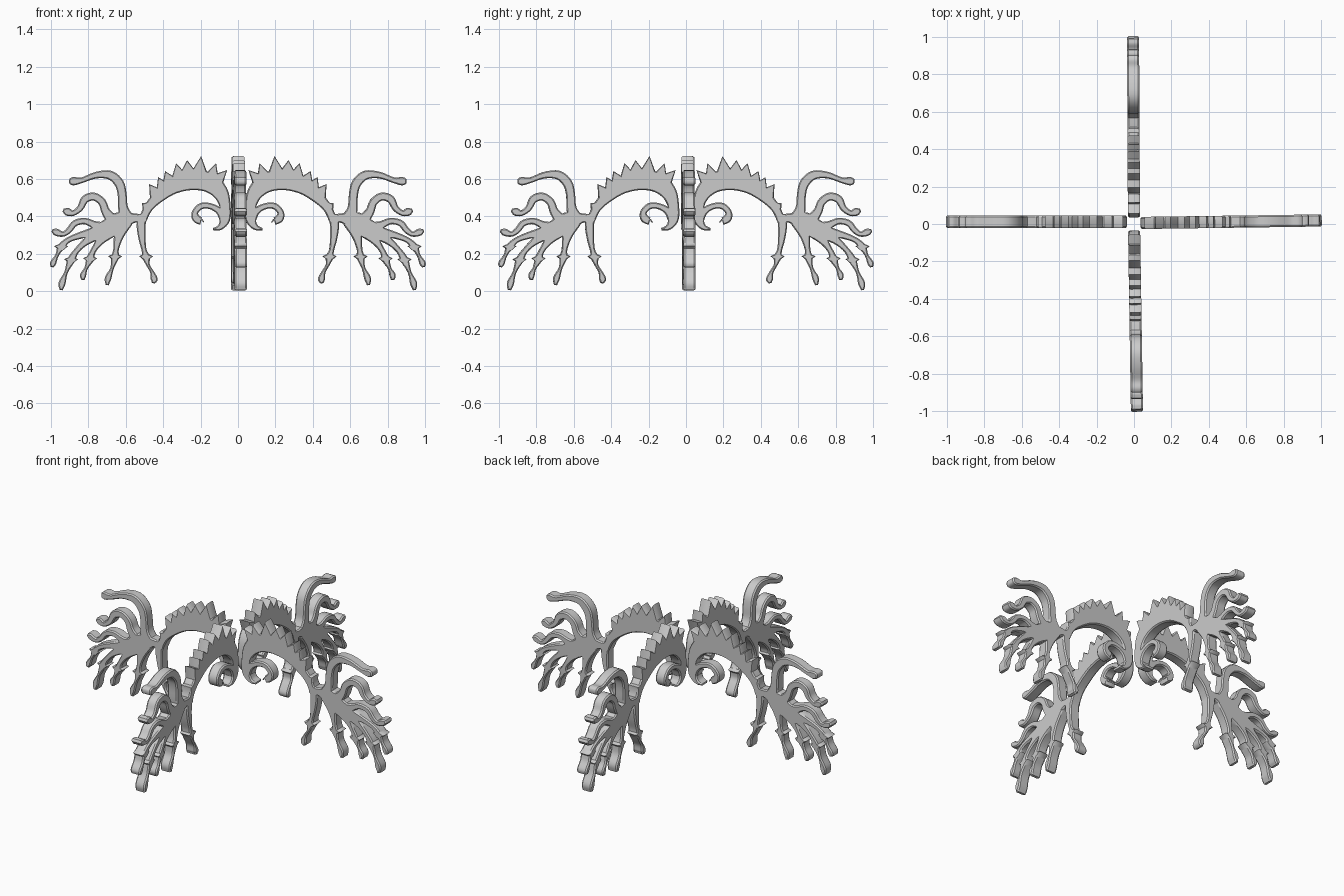
import bpy, bmesh, math
from mathutils import Vector
from mathutils.geometry import delaunay_2d_cdt

if "Cube" in bpy.data.objects:
    bpy.data.objects.remove(bpy.data.objects["Cube"])

HALF, CHAMFER = 0.0325, 0.008
UNIT = 187.0            # drawing units per model unit
verts, faces = [], []


def add_face(pts):
    area = sum(a.x * b.y - b.x * a.y for a, b in zip(pts, pts[1:] + pts[:1]))
    if abs(area) < 1e-9:
        return
    if area < 0:
        pts = pts[::-1]
    n = len(verts)
    verts.extend(pts)
    faces.append(list(range(n, n + len(pts))))


def covered(c):
    """True if point c lies in any drawn polygon."""
    for f in faces:
        p = [verts[i] for i in f]
        if all((b.x - a.x) * (c.y - a.y) - (b.y - a.y) * (c.x - a.x) > -1e-6
               for a, b in zip(p, p[1:] + p[:1])):
            return True
    return False


def place(x, y):
    return Vector(((x - 238.5) / UNIT, (292 - y) / UNIT))


def stroke(*pts, steps=4):
    """Smooth tapered ribbon through (x, y, half width) points."""
    p = [Vector(q) for q in pts]
    p = [2 * p[0] - p[1]] + p + [2 * p[-1] - p[-2]]
    line = []
    for a, b, c, d in zip(p, p[1:], p[2:], p[3:]):
        for i in range(steps):
            t = i / steps
            line.append(0.5 * (2 * b + (c - a) * t + (2 * a - 5 * b + 4 * c - d) * t * t
                               + (3 * b - a - 3 * c + d) * t ** 3))
    line.append(p[-2])
    sides = []
    for i, q in enumerate(line):
        t = line[min(i + 1, len(line) - 1)] - line[max(i - 1, 0)]
        n = Vector((-t.y, t.x)).normalized() * max(q.z, 1.2)
        sides.append((place(q.x + n.x, q.y + n.y), place(q.x - n.x, q.y - n.y)))
    for (a, b), (c, d) in zip(sides, sides[1:]):
        add_face([a, b, d, c])


def thorn(*pts):
    add_face([place(*q) for q in pts])


# crescent blade, its pointed foot and the inner curl
stroke((263, 230, 1), (256, 228, 3), (251, 220, 5), (251, 207, 5.5), (256, 193, 8), (268, 183, 10),
       (285, 181, 10), (303, 187, 8), (318, 198, 6), (328, 209, 4.5), (334, 222, 4))
stroke((252, 222, 4), (257, 212, 3.5), (266, 207, 3), (275, 207, 3.2), (281, 213, 3.2),
       (280, 219, 4.2), (275, 222, 3.5), (273, 221, 1.5))

# thorns along the blade: tip, then two base points
for t in (((249, 171), (254, 187), (264, 176)), ((260, 164), (257, 184), (271, 175)),
          ((275, 157), (268, 176), (285, 173)), ((289, 161), (279, 174), (297, 176)),
          ((300, 164), (290, 175), (305, 181)), ((311, 172), (300, 179), (314, 188)),
          ((318, 178), (308, 184), (320, 194)), ((327, 185), (315, 190), (326, 202)),
          ((334, 204), (325, 203), (333, 217))):
    thorn(*t)

# palm joining the branches
stroke((333, 219, 3.5), (343, 219, 5), (357, 222, 9), (369, 228, 8), (380, 232, 5))

# three upper tentacles with knob ends
stroke((349, 221, 8), (353, 209, 5), (354, 195, 4.5), (357, 184, 4.8), (366, 176, 4.5),
       (380, 176, 3.3), (394, 181, 2.8), (402, 182, 4.2), (406, 182, 3), (407, 182, 1.2))
stroke((361, 224, 7), (370, 213, 4.5), (374, 203, 4), (382, 197.5, 4), (391, 200, 4),
       (396, 209, 3.2), (403, 214, 2.8), (409, 212.5, 4), (413, 211, 1.5))
stroke((369, 229, 6), (381, 226, 4), (391, 222, 3.2), (401, 224, 3.2), (407, 231, 3),
       (413, 235, 2.6), (420, 233, 3.6), (424, 231, 1.5))

# five hanging drips, each with a thorny joint
drips = (
    ((333, 216, 4), (335, 226, 4.5), (334, 240, 3.5), (332, 251, 2.5), (330, 258, 3.8),
     (328, 266, 1.8), (324, 273, 2), (322, 280, 3.5), (323, 284, 1.5)),
    ((350, 222, 7), (357, 236, 5), (360, 250, 2.8), (361, 258, 3.8), (364, 269, 1.8),
     (368, 279, 3.3), (369, 286, 1.5)),
    ((363, 230, 7), (376, 242, 4), (383, 252, 2.8), (386, 260, 3.8), (390, 269, 1.8),
     (393, 276, 3.1), (393, 281, 1.5)),
    ((370, 231, 7), (388, 241, 4), (399, 251, 2.8), (405, 261, 3.8), (410, 273, 1.8),
     (414, 284, 3.5), (415, 291, 1.5)),
    ((376, 231, 5), (395, 236, 3.5), (408, 241, 2.8), (415, 248, 3.5), (419, 256, 1.8),
     (423, 264, 3.1), (424, 268, 1.5)))
for d, joint in zip(drips, (4, 3, 3, 3, 3)):
    stroke(*d)
    x, y, w = d[joint]
    for s in (-1, 1):
        thorn((x + s * 7, y - 1), (x, y - 4), (x, y + 5))

# merge the overlapping outlines into one flat shape
vs, _, fs, _, _, _ = delaunay_2d_cdt(verts, [], faces, 0, 1e-5, True)
bm = bmesh.new()
bv = [bm.verts.new((v.x, -(HALF - CHAMFER), v.y)) for v in vs]
for f in fs:
    if covered(sum((vs[i] for i in f), Vector((0, 0))) / len(f)):
        bm.faces.new([bv[i] for i in f])
bmesh.ops.delete(bm, geom=[v for v in bm.verts if not v.link_faces], context='VERTS')
bmesh.ops.remove_doubles(bm, verts=bm.verts[:], dist=0.0025)
bmesh.ops.dissolve_degenerate(bm, edges=bm.edges[:], dist=0.0005)
for f in bm.faces:
    f.normal_update()
    if f.normal.y > 0:
        f.normal_flip()

# chamfered rim, then side wall to the middle plane
bmesh.ops.inset_region(bm, faces=bm.faces[:], thickness=0.006, depth=CHAMFER,
                       use_boundary=True, use_even_offset=False)
rim = [e for e in bm.edges if e.is_boundary]
wall = bmesh.ops.extrude_edge_only(bm, edges=rim)['geom']
for v in wall:
    if isinstance(v, bmesh.types.BMVert):
        v.co.y = 0
bmesh.ops.recalc_face_normals(bm, faces=bm.faces[:])
if sum(f.normal.y * f.calc_area() for f in bm.faces) > 0:
    bmesh.ops.reverse_faces(bm, faces=bm.faces[:])
mesh = bpy.data.meshes.new("scroll_bracket")
bm.to_mesh(mesh)
bm.free()

# four brackets around the centre
for name, angle, loc in (("bracket_right", 0.8, (0, 0.005)), ("bracket_back", 90.3, (0, 0)),
                         ("bracket_left", 180, (-0.002, 0.012)), ("bracket_front", -89.1, (0, 0))):
    ob = bpy.data.objects.new(name, mesh)
    bpy.context.collection.objects.link(ob)
    ob.location = (*loc, 0)
    ob.rotation_euler.z = math.radians(angle)
    m = ob.modifiers.new("other_half", 'MIRROR')
    m.use_axis = (False, True, False)

bpy.context.view_layer.objects.active = ob
ob.select_set(True)
bpy.ops.object.shade_smooth_by_angle(angle=math.radians(30))
